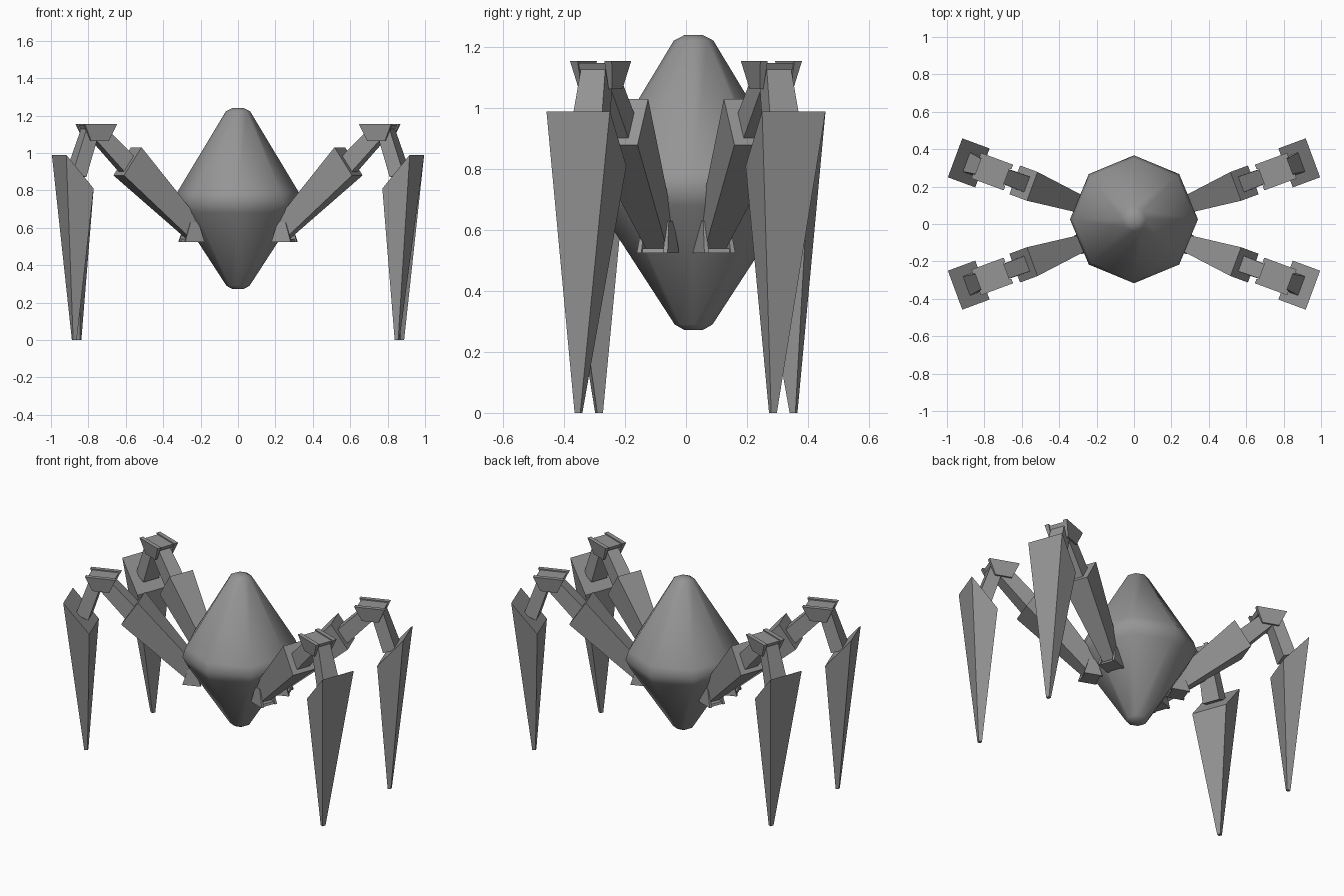
import bpy, bmesh, math
from mathutils import Matrix, Vector

if "Cube" in bpy.data.objects:
    bpy.data.objects.remove(bpy.data.objects["Cube"])

grey = bpy.data.materials.new("mid_grey")
grey.diffuse_color = (0.3, 0.3, 0.3, 1)
grey.use_nodes = True
grey.node_tree.nodes["Principled BSDF"].inputs["Base Color"].default_value = grey.diffuse_color


def make(name, bm, matrix=Matrix()):
    bmesh.ops.recalc_face_normals(bm, faces=bm.faces)
    mesh = bpy.data.meshes.new(name)
    bm.to_mesh(mesh)
    bm.free()
    mesh.materials.append(grey)
    ob = bpy.data.objects.new(name, mesh)
    ob.matrix_world = matrix
    bpy.context.collection.objects.link(ob)
    return ob


def loft(bm, rings):
    """Skin a list of point rings and cap both ends."""
    rows = [[bm.verts.new(p) for p in r] for r in rings]
    n = len(rows[0])
    for a, b in zip(rows, rows[1:]):
        for i in range(n):
            j = (i + 1) % n
            bm.faces.new((a[i], a[j], b[j], b[i]))
    bm.faces.new(rows[0])
    bm.faces.new(rows[-1])


def section(p, q, half, v=0):
    """Rectangle spanning two (radial, height) points, half wide each way."""
    return [(p[0], v - half, p[1]), (p[0], v + half, p[1]),
            (q[0], v + half, q[1]), (q[0], v - half, q[1])]


def beam(name, matrix, a, b):
    bm = bmesh.new()
    loft(bm, [section(*a), section(*b)])
    make(name, bm, matrix)


def bracket(name, matrix, u, z0, z1, h0, h1, inner, v0, v1, bridge):
    """Two flared trapezoid cheeks joined by a thinner bridge."""
    bm = bmesh.new()
    for s in (-1, 1):
        loft(bm, [[(u - h, s * inner, z), (u + h, s * inner, z),
                   (u + h, s * v, z), (u - h, s * v, z)]
                  for z, h, v in ((z0, h0, v0), (z1, h1, v1))])
    za, zb = bridge
    k = lambda z: h0 + (h1 - h0) * (z - z0) / (z1 - z0) - 0.008
    loft(bm, [section((u - k(z), z), (u + k(z), z), inner)[0:2]
              + section((u - k(z), z), (u + k(z), z), inner)[2:4]
              for z in (za, zb)])
    make(name, bm, matrix)


# Body: eight-sided spindle with softened ends and waist
bm = bmesh.new()
profile = [(0.03, 0.272), (0.062, 0.29), (0.315, 0.68), (0.342, 0.735),
           (0.325, 0.79), (0.065, 1.222), (0.03, 1.24)]
loft(bm, [[(r * math.cos(i * math.pi / 4), 0.025 + r * math.sin(i * math.pi / 4), z)
           for i in range(8)] for r, z in profile])
body = make("body", bm)
bpy.context.view_layer.objects.active = body
body.select_set(True)
bpy.ops.object.shade_smooth_by_angle(angle=math.radians(42))

# Four identical legs turned around the body
for i, az in enumerate((-20.3, 20.3, 159.7, 200.3), 1):
    m = Matrix.Rotation(math.radians(az), 4, 'Z')
    bracket(f"hip_bracket_{i}", m, 0.265, 0.525, 0.63, 0.055, 0.022,
            0.038, 0.054, 0.046, (0.525, 0.54))
    beam(f"thigh_{i}", m, ((0.215, 0.62), (0.275, 0.535), 0.036),
         ((0.58, 1.03), (0.68, 0.88), 0.082))
    beam(f"upper_strut_{i}", m, ((0.575, 0.95), (0.645, 0.88), 0.045),
         ((0.755, 1.125), (0.82, 1.065), 0.04))
    bracket(f"knee_bracket_{i}", m, 0.808, 1.063, 1.155, 0.05, 0.092,
            0.047, 0.058, 0.073, (1.125, 1.148))
    beam(f"lower_strut_{i}", m, ((0.80, 1.13), (0.875, 1.14), 0.042),
         ((0.885, 0.87), (0.96, 0.90), 0.055))
    # Shin: slanted top tapering to an off-centre point
    beam(f"shin_{i}", m, ((1.02, 0.99), (0.864, 0.81), 0.111),
         ((0.93, 0.0), (0.91, 0.0), 0.01, -0.036))
